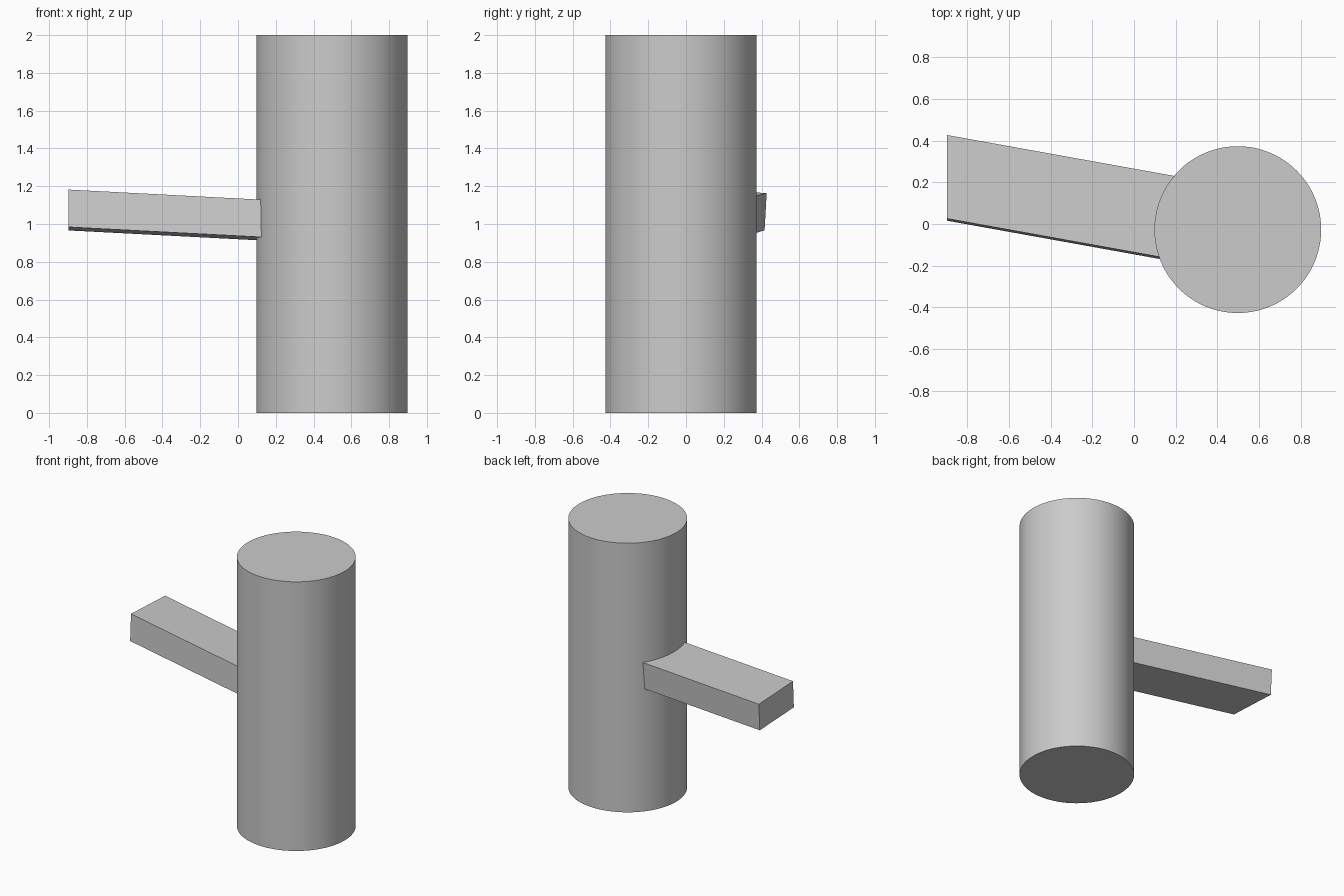
import bpy, bmesh, math
from mathutils import Matrix, Vector

cube = bpy.data.objects.get("Cube")
if cube:
    bpy.data.objects.remove(cube, do_unlink=True)

grey = bpy.data.materials.new("plain_grey")
grey.use_nodes = True
colour = (0.6, 0.6, 0.6, 1)
grey.diffuse_color = colour
grey.node_tree.nodes["Principled BSDF"].inputs["Base Color"].default_value = colour


def finish(bm, name):
    bmesh.ops.recalc_face_normals(bm, faces=bm.faces)
    mesh = bpy.data.meshes.new(name)
    bm.to_mesh(mesh)
    bm.free()
    mesh.materials.append(grey)
    obj = bpy.data.objects.new(name, mesh)
    bpy.context.collection.objects.link(obj)
    return obj


# Round post
axis = Vector((0.498, -0.027, 1))
bm = bmesh.new()
bmesh.ops.create_cone(bm, cap_ends=True, segments=128, radius1=0.4, radius2=0.4,
                      depth=2, matrix=Matrix.Translation(axis))
post = finish(bm, "post_with_arm")

# Slanted arm: upright end outline swept along its slope into the post
outline = [(0.026, 1.182), (0.427, 1.164), (0.416, 0.966), (0.016, 0.984)]
bm = bmesh.new()
end = bm.faces.new([bm.verts.new((-0.898, y, z)) for y, z in outline])
swept = bmesh.ops.extrude_face_region(bm, geom=[end], use_keep_orig=True)
inner = [v for v in swept["geom"] if isinstance(v, bmesh.types.BMVert)]
bmesh.ops.translate(bm, verts=inner, vec=Vector((1, -0.18, -0.052)) * 1.35)
arm = finish(bm, "arm")

# Join the arm to the post as one solid
union = post.modifiers.new("join_arm", "BOOLEAN")
union.operation = "UNION"
union.solver = "EXACT"
union.object = arm
for obj in bpy.context.selected_objects:
    obj.select_set(False)
post.select_set(True)
bpy.context.view_layer.objects.active = post
bpy.ops.object.modifier_apply(modifier=union.name)
bpy.data.objects.remove(arm, do_unlink=True)
bpy.ops.object.shade_smooth_by_angle(angle=math.radians(30))
